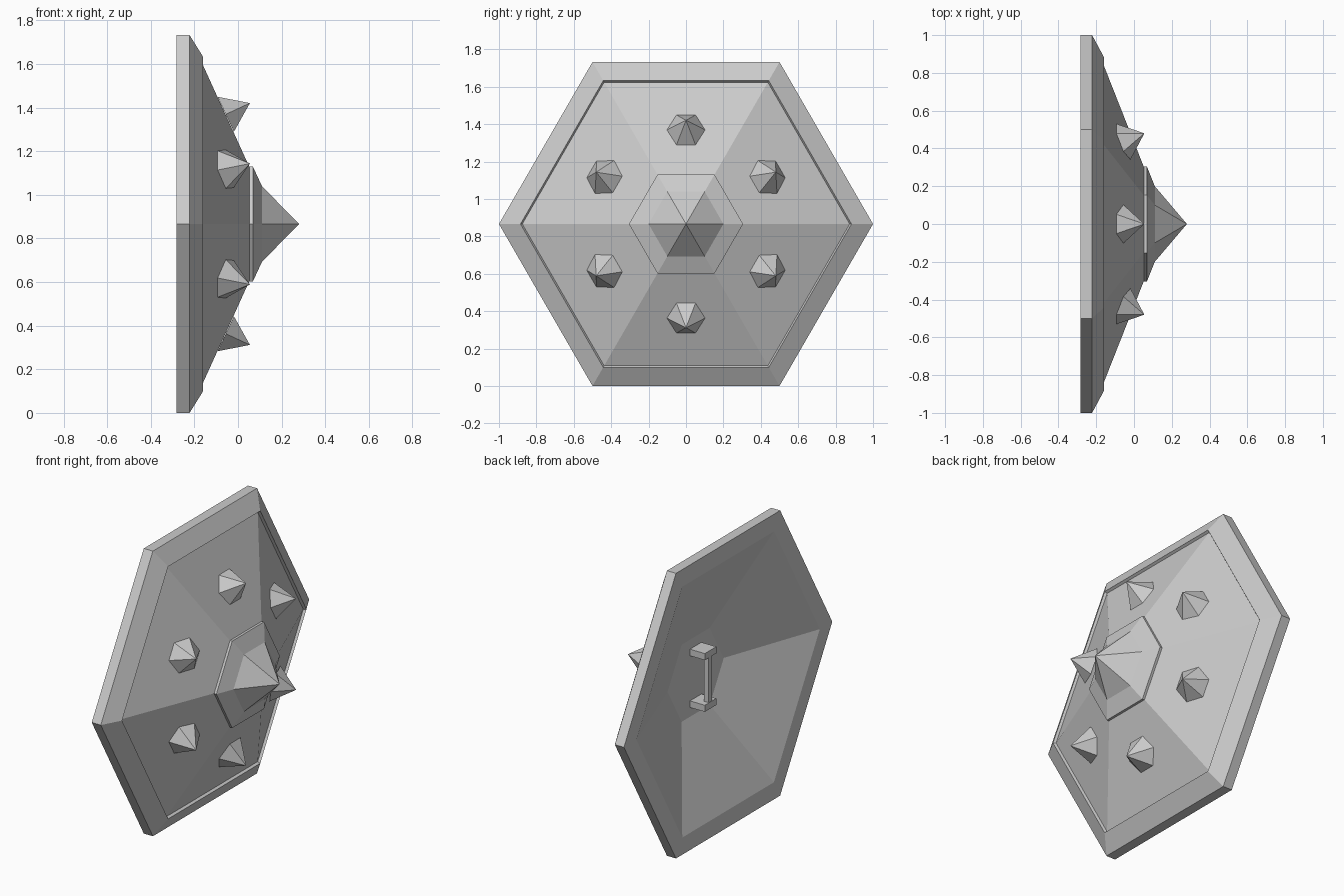
import bpy, bmesh
from math import cos, sin, radians
from mathutils import Matrix

if "Cube" in bpy.data.objects:
    bpy.data.objects.remove(bpy.data.objects["Cube"])

CZ = 0.866
CENTRE = Matrix.Translation((0, 0, CZ))


def hex_loft(name, profile, matrix):
    """Six-sided loft along x from (x, radius) pairs; radius 0 gives a point."""
    bm = bmesh.new()
    rings = []
    for x, r in profile:
        if r == 0:
            rings.append([bm.verts.new((x, 0, 0))] * 6)
        else:
            rings.append([bm.verts.new((x, r * cos(radians(60 * k)), r * sin(radians(60 * k))))
                          for k in range(6)])
    for a, b in zip(rings, rings[1:]):
        for k in range(6):
            j = (k + 1) % 6
            quad = list(dict.fromkeys((a[k], a[j], b[j], b[k])))
            bm.faces.new(quad)
    for ring in (rings[0], rings[-1]):
        if ring[0] is not ring[1]:
            bm.faces.new(ring)
    finish(name, bm, matrix)


def box(name, size, centre):
    bm = bmesh.new()
    bmesh.ops.create_cube(bm, size=1)
    bmesh.ops.scale(bm, vec=size, verts=bm.verts)
    finish(name, bm, CENTRE @ Matrix.Translation(centre))


def finish(name, bm, matrix):
    bmesh.ops.transform(bm, matrix=matrix, verts=bm.verts)
    bmesh.ops.recalc_face_normals(bm, faces=bm.faces)
    mesh = bpy.data.meshes.new(name)
    bm.to_mesh(mesh)
    bm.free()
    bpy.context.collection.objects.link(bpy.data.objects.new(name, mesh))


# Hollow-backed shield body with bevelled rim and a small step to the panel
hex_loft("shield_body", [(-0.065, 0.27), (-0.283, 0.88), (-0.283, 1.0), (-0.222, 1.0),
                         (-0.16, 0.885), (-0.174, 0.875), (0.055, 0.295)], CENTRE)

# Central boss plate and large spike
hex_loft("centre_boss", [(0.053, 0.305), (0.068, 0.305), (0.11, 0.2), (0.28, 0)], CENTRE)

# Six small spikes standing square on the sloped panels
tilt = Matrix.Translation((-0.056, 0, 0.503)) @ Matrix.Rotation(-0.434, 4, 'Y')
for i in range(6):
    turn = Matrix.Rotation(radians(60 * i), 4, 'X')
    hex_loft(f"small_spike_{i + 1}", [(0, 0.102), (0.122, 0)], CENTRE @ turn @ tilt)

# Grip on the back: two mounts and an upright bar
for side, label in ((1, "upper"), (-1, "lower")):
    box(f"{label}_grip_mount", (0.105, 0.11, 0.04), (-0.1125, 0, 0.157 * side))
box("grip_bar", (0.03, 0.03, 0.30), (-0.148, 0, 0))
